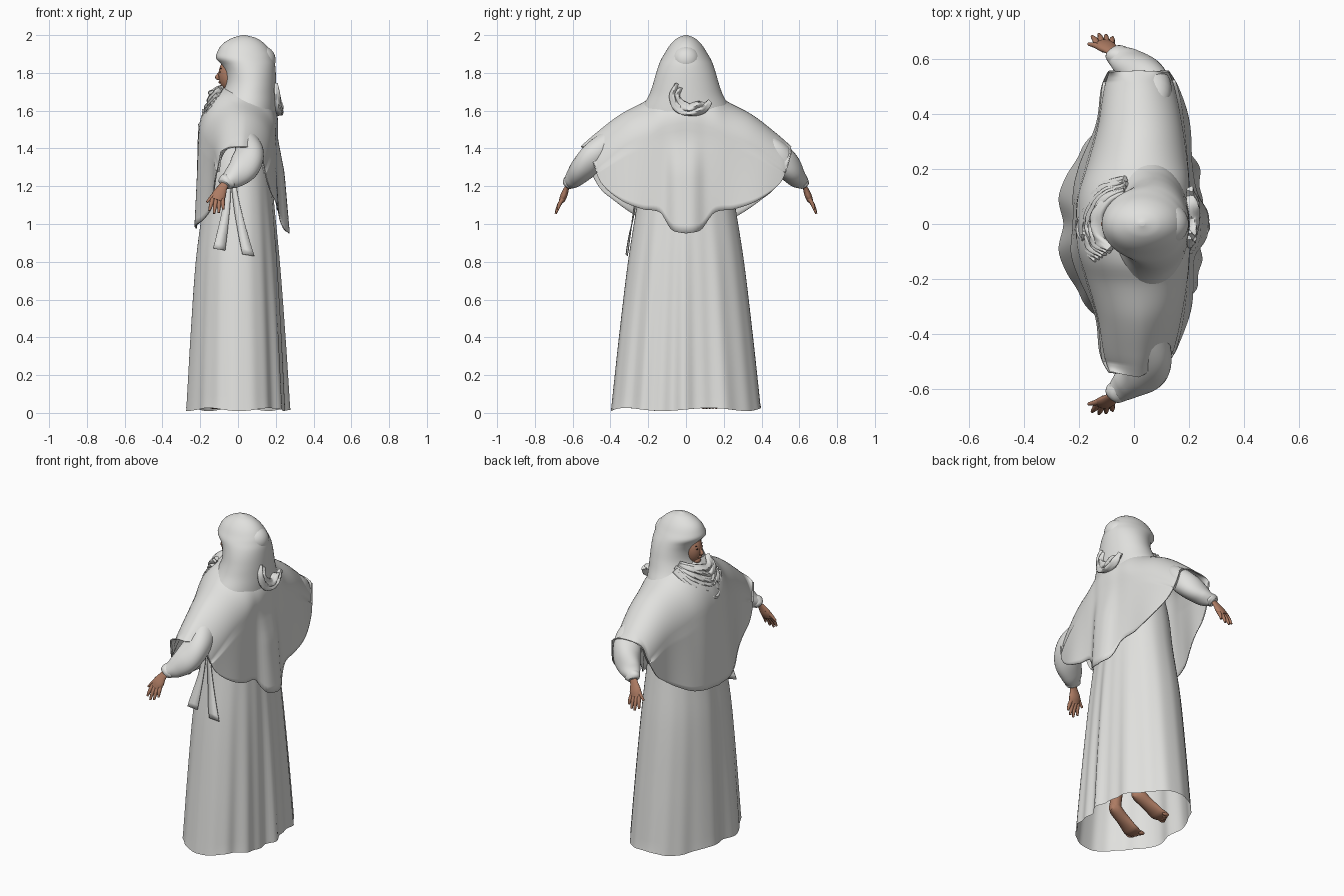
import bpy, bmesh, math, random
from mathutils import Vector

cube = bpy.data.objects.get("Cube")
if cube:
    bpy.data.objects.remove(cube, do_unlink=True)
random.seed(4)


def material(name, rgb):
    m = bpy.data.materials.new(name)
    m.use_nodes = True
    m.diffuse_color = (*rgb, 1)
    bsdf = next(n for n in m.node_tree.nodes if n.type == 'BSDF_PRINCIPLED')
    bsdf.inputs["Base Color"].default_value = (*rgb, 1)
    bsdf.inputs["Roughness"].default_value = 0.8
    return m


CLOTH = material("pale cloth", (0.75, 0.75, 0.73))
SKIN = material("brown skin", (0.42, 0.20, 0.125))
DARK = material("dark brown", (0.04, 0.02, 0.015))


def spline(keys, t):
    """Smooth value at t through rows of (t, value, value, ...)."""
    keys = sorted(keys)
    t = min(max(t, keys[0][0]), keys[-1][0])
    i = max(j for j in range(len(keys) - 1) if keys[j][0] <= t)
    a, b = keys[i], keys[i + 1]
    p, q = keys[max(i - 1, 0)], keys[min(i + 2, len(keys) - 1)]
    h = b[0] - a[0]
    u = (t - a[0]) / h
    out = []
    for k in range(1, len(a)):
        m0 = (b[k] - p[k]) / (b[0] - p[0]) * h
        m1 = (q[k] - a[k]) / (q[0] - a[0]) * h
        out.append((2*u**3 - 3*u**2 + 1) * a[k] + (u**3 - 2*u**2 + u) * m0
                   + (3*u**2 - 2*u**3) * b[k] + (u**3 - u**2) * m1)
    return out


def loft(name, rings, mat, closed=True, caps=(True, True), thick=0):
    bm = bmesh.new()
    rows = [[bm.verts.new(p) for p in ring] for ring in rings]
    n = len(rows[0])
    for r, s in zip(rows, rows[1:]):
        for i in range(n if closed else n - 1):
            j = (i + 1) % n
            bm.faces.new((r[i], r[j], s[j], s[i]))
    for row, wanted in zip((rows[0], rows[-1]), caps):
        if closed and wanted:
            bm.faces.new(row)
    bmesh.ops.recalc_face_normals(bm, faces=bm.faces)
    mesh = bpy.data.meshes.new(name)
    bm.to_mesh(mesh)
    bm.free()
    ob = bpy.data.objects.new(name, mesh)
    bpy.context.collection.objects.link(ob)
    return finish(ob, mat, thick)


def finish(ob, mat, thick=0):
    ob.data.materials.append(mat)
    bpy.ops.object.select_all(action='DESELECT')
    ob.select_set(True)
    bpy.context.view_layer.objects.active = ob
    bpy.ops.object.shade_smooth_by_angle(angle=math.radians(60))
    if thick:
        mod = ob.modifiers.new("thickness", 'SOLIDIFY')
        mod.thickness = thick
        mod.offset = 0
    return ob


def tube(name, pts, mat, flat=1.0, steps=6, sides=14, ripple=0):
    """Tube through (x, y, z, radius) points; flat squashes it sideways."""
    keys = [(i, *p) for i, p in enumerate(pts)]
    rings = []
    for k in range((len(pts) - 1) * steps + 1):
        t = k / steps
        x, y, z, r = spline(keys, t)
        ahead = Vector(spline(keys, t + 0.05)[:3]) - Vector(spline(keys, t - 0.05)[:3])
        ahead.normalize()
        side = ahead.cross(Vector((1, 0, 0))).normalized()
        wide = side.cross(ahead)
        ring = []
        for i in range(sides):
            a = math.tau * i / sides
            rr = r * (1 + ripple * math.sin(3 * a + 2.2 * t))
            ring.append(Vector((x, y, z)) + wide * rr * math.cos(a) + side * rr * flat * math.sin(a))
        rings.append(ring)
    return loft(name, rings, mat)


def ball(name, loc, size, mat):
    bpy.ops.mesh.primitive_uv_sphere_add(segments=32, ring_count=20, location=loc)
    ob = bpy.context.object
    ob.name = name
    ob.scale = size
    return finish(ob, mat)


# Long dress with broad folds deepening towards the hem: z, front x, back x, half width
DRESS = [(0.01, -.258, .26, .397), (.4, -.242, .24, .355), (.8, -.22, .215, .307),
         (1.1, -.187, .19, .26), (1.35, -.17, .17, .22), (1.6, -.11, .15, .17)]
rings = []
for k in range(41):
    z = 0.01 + 1.59 * k / 40
    front, back, half = spline(DRESS, z)
    fold = max(0, 1 - z / 1.25) ** 0.8
    ring = []
    for i in range(160):
        a = math.tau * i / 160
        c, s = math.cos(a), math.sin(a)
        if c < 0:
            f = 1 + .1 * fold * math.exp(-((abs(s) - .29) / .17) ** 2)
        else:
            f = 1 + fold * c * (.04 * math.cos(12 * s) + .025 * math.cos(23 * s + 1))
        f += .01 * fold * math.cos(19 * a)
        x = (front + back) / 2 + (back - front) / 2 * math.copysign(abs(c) ** (.85 if c > 0 else .95), c) * f
        y = half * s * (1 + (f - 1) * .3)
        ring.append((x, y, z + (0.008 * math.sin(5 * a) + .008 if k == 0 else 0)))
    rings.append(ring)
loft("dress", rings, CLOTH, caps=(False, True))

# Cape: arched cross-sections lofted from arm to arm, the back panel shorter on one side
RIDGE = [(0, 1.74), (.14, 1.70), (.22, 1.645), (.35, 1.575), (.48, 1.475), (.56, 1.405)]
FRONT_HEM = [(0, .975), (.2, 1.01), (.3, 1.06), (.4, 1.13), (.47, 1.19), (.53, 1.3), (.56, 1.39)]
BACK_HEM = [(0, .95), (.075, .965), (.10, .995), (.15, 1.06), (.26, 1.08), (.39, 1.13), (.5, 1.22),
            (.54, 1.31), (.56, 1.39)]
DEPTH = [(0, -.21, .20), (.1, -.202, .20), (.2, -.172, .195), (.35, -.13, .175), (.5, -.105, .145), (.56, -.085, .12)]
rings = []
for k in range(101):
    y = 0.556 * math.sin(math.pi * (k / 100 - .5))
    w = abs(y)
    top, = spline(RIDGE, w)
    xf, xb = spline(DEPTH, w)
    mid = (xf + xb) / 2
    column = math.exp(-((y + .01) / .085) ** 4)
    ring = []
    for hem, edge, rise, flip in ((spline(FRONT_HEM, w)[0], xf, .29 - .24 * w, 1),
                                  (spline(BACK_HEM, w)[0], xb, .2 - .06 * w, -1)):
        rise = min(rise, top - hem - .005)
        trim = 1 - (.03 if flip > 0 else .1) * min(1, max(0, -y) / .15)
        half = []
        for i in range(14):
            z = hem + (top - rise - hem) * i / 14
            low = max(0, 1.45 - z)
            x = edge - flip * low * (.045 if flip > 0 else .065)
            x += low * .022 * math.sin(17 * y + 1.2)
            if flip < 0:
                x += .028 * column * min(1, low * 4 + .3)
            half.append((x, y * trim, z))
        for i in range(12):
            a = math.pi / 2 * i / 12
            x = mid + (edge - mid) * math.cos(a)
            if flip < 0:
                x += .009 * column * math.cos(a)
            blend = 1 + (trim - 1) * math.cos(a)
            half.append((x, y * blend, top - rise + rise * math.sin(a)))
        ring += half + [(mid, y, top)] if flip > 0 else half[::-1]
    rings.append(ring)
loft("cape", rings, CLOTH, closed=False, thick=.006)

# Hood: z, front x, back x, half width
HOOD = [(1.53, -.13, .20, .27), (1.62, -.12, .203, .23), (1.68, -.09, .203, .197), (1.74, -.066, .202, .175),
        (1.8, -.067, .20, .158), (1.845, -.088, .196, .143), (1.875, -.115, .188, .13), (1.9, -.114, .18, .115),
        (1.95, -.085, .145, .083), (1.985, -.03, .095, .045), (2.0, .02, .04, .008)]
rings = []
for k in range(49):
    z = 1.53 + .47 * math.sin(math.pi / 2 * k / 48)
    front, back, half = spline(HOOD, z)
    rings.append([((front + back) / 2 + (back - front) / 2 * math.cos(a), half * math.sin(a), z)
                  for a in (math.tau * i / 64 for i in range(64))])
loft("hood", rings, CLOTH)
ball("hair_bun_under_hood", (.122, 0, 1.868), (.077, .077, .077), CLOTH)

# Face
ball("face", (-.041, 0, 1.79), (.062, .057, .09), SKIN)
tube("nose", [(-.093, 0, 1.81, .005), (-.104, 0, 1.79, .008), (-.111, 0, 1.775, .01), (-.098, 0, 1.768, .007)], SKIN)
ball("chin", (-.077, 0, 1.724), (.02, .024, .018), SKIN)
ball("lips", (-.096, 0, 1.75), (.008, .018, .007), SKIN)
for s, side in ((1, "right"), (-1, "left")):
    ball(side + "_eye", (-.0945, s * .022, 1.805), (.004, .011, .004), DARK)
    ball(side + "_eyebrow", (-.091, s * .023, 1.823), (.004, .014, .003), DARK)

# Gathered cowl of scarf ruffles at the throat, each hanging lower and wider than the last
for n in range(6):
    drop, w, out = .029 * n, .75 + .07 * n, .009 * n
    path = [(-.03, .15, 1.745, .012), (-.085, .115, 1.725, .018), (-.122, .05, 1.70, .023),
            (-.135, -.02, 1.68, .025), (-.125, -.075, 1.695, .022), (-.085, -.12, 1.73, .013)]
    sag = (.3, .8, 1, 1.1, 1, .7)
    tube("throat_ruffle_%d" % (n + 1),
         [(x - out * (i > 0) + random.uniform(-.006, .006), y * w, z - drop * sag[i] + random.uniform(-.009, .009), r)
          for i, (x, y, z, r) in enumerate(path)], CLOTH, flat=.85, ripple=.22)
tube("throat_knot_tail", [(-.165, -.03, 1.60, .022), (-.175, -.05, 1.565, .022), (-.175, -.06, 1.53, .01)],
     CLOTH, flat=.7, ripple=.25)
for n, d in enumerate((0, .022)):
    tube("back_ruffle_%d" % (n + 1),
         [(.20, -.05 + d, 1.745 - d, .009), (.205, -.07 + d, 1.68, .016), (.212, -.045 + d, 1.615 + d, .019),
          (.216, .02, 1.59 + d, .021), (.212, .09 - d, 1.61 + d, .02), (.205, .128 - d, 1.65 - d, .012)],
         CLOTH, ripple=.25)

# Sleeves, hands, legs and feet, mirrored across y
FINGERS = {"thumb": (-.165, .655, 1.115), "index_finger": (-.152, .682, 1.07), "middle_finger": (-.127, .69, 1.055),
           "ring_finger": (-.102, .687, 1.06), "little_finger": (-.078, .678, 1.078)}
for s, side in ((1, "right"), (-1, "left")):
    tube(side + "_sleeve",
         [(.025, s * .2, 1.54, .06), (.035, s * .36, 1.475, .058), (.062, s * .475, 1.38, .078),
          (.035, s * .538, 1.305, .082), (-.02, s * .582, 1.25, .064), (-.06, s * .612, 1.222, .042)],
         CLOTH, flat=.85, sides=28, ripple=.04)
    tube(side + "_cuff", [(-.045, s * .60, 1.237, .042), (-.062, s * .615, 1.222, .046), (-.072, s * .624, 1.21, .036)],
         CLOTH, flat=.8, sides=20, ripple=.05)
    tube(side + "_palm",
         [(-.05, s * .61, 1.235, .02), (-.08, s * .63, 1.195, .025), (-.10, s * .645, 1.155, .037),
          (-.112, s * .657, 1.125, .032)], SKIN, flat=.5)
    for n, (name, (x, y, z)) in enumerate(FINGERS.items()):
        base = (-.11, .635, 1.175) if n == 0 else (-.15 + .017 * n, .652, 1.135)
        m = [(p + q) / 2 for p, q in zip(base, (x, y, z))]
        tube(side + "_" + name, [(base[0], s * base[1], base[2], .012), (m[0], s * (m[1] + .004), m[2], .0105),
                                 (x, s * y, z, .006)], SKIN, sides=10)
    tube(side + "_leg", [(.055, s * .1, .13, .034), (.05, s * .1, .2, .036), (.04, s * .1, .36, .05),
                         (.02, s * .09, .6, .06), (0, s * .08, .9, .08)], SKIN)
    # Foot with a raised heel
    rings = []
    for k in range(17):
        x = .09 - .21 * k / 16
        half, height = spline([(-.12, .044, .024), (-.08, .052, .04), (0, .042, .07), (.06, .038, .08),
                               (.09, .016, .045)], x)
        low = .022 + .5 * max(0, x + .07)
        rings.append([(x, s * (.1 + .12 * (.085 - x)) + half * math.cos(a), low + height / 2 * (1 + math.sin(a)))
                      for a in (math.tau * i / 18 for i in range(18))])
    loft(side + "_foot", rings, SKIN)
    for i in range(5):
        ball("%s_toe_%d" % (side, i + 1), (-.13 + .008 * i, s * (.092 + .017 * i), .033),
             (.022, .013 - .001 * i, .012), SKIN)

# Loose waist ribbons on one side
for n, (x0, x1, y1, z1) in enumerate(((-.05, -.10, -.305, .87), (-.02, .055, -.31, .84))):
    rings = []
    for k in range(13):
        t = k / 12
        x, y, z = x0 + (x1 - x0) * t ** 1.3, -.262 + (y1 + .262) * t, 1.2 + (z1 - 1.2) * t
        half = .012 + .02 * t
        rings.append([(x - half, y + .008 * math.sin(5 * t), z), (x + half, y, z - .01 * t)])
    loft("waist_ribbon_%d" % (n + 1), rings, CLOTH, closed=False, thick=.004)
